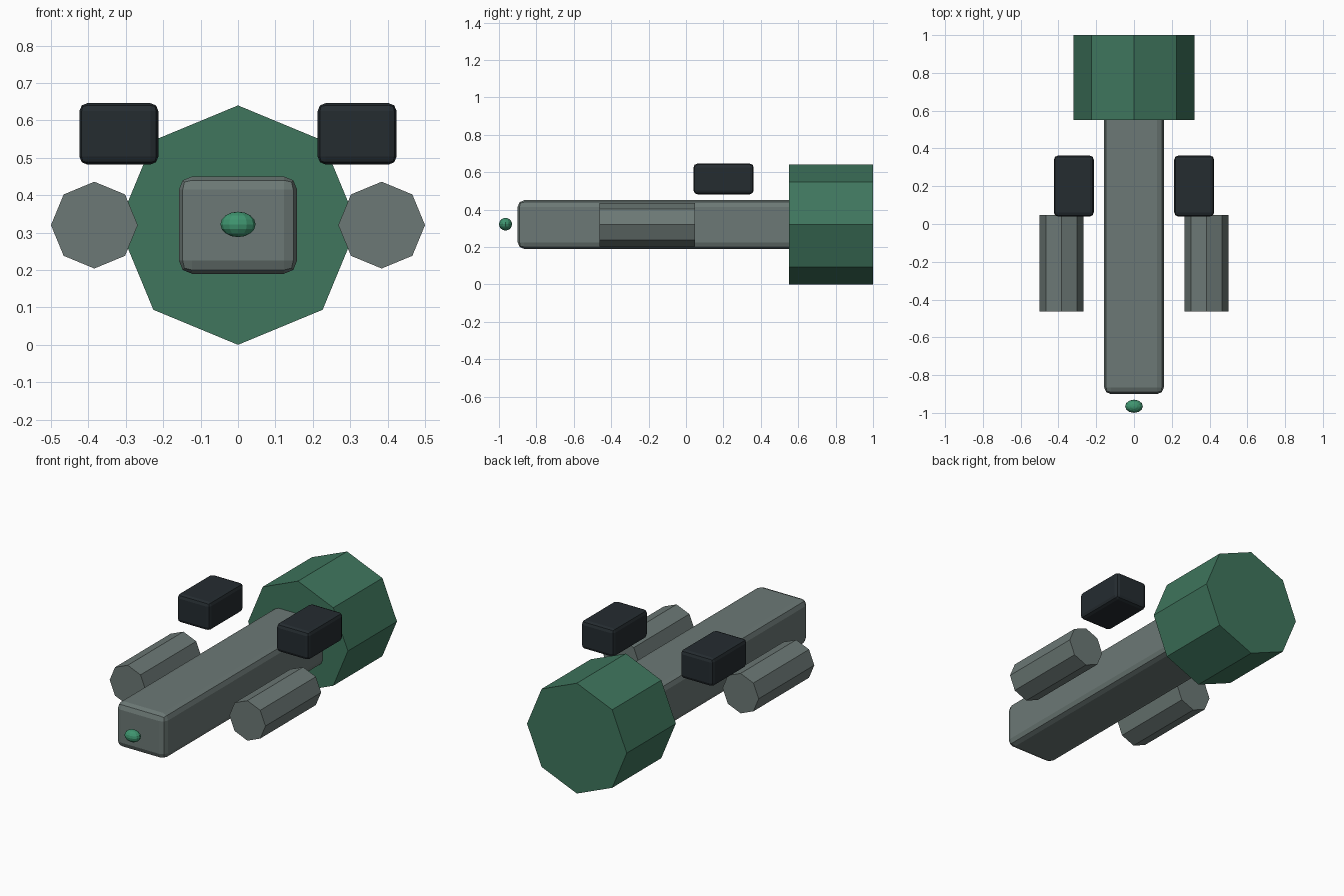
import bpy
from math import pi

if "Cube" in bpy.data.objects:
    bpy.data.objects.remove(bpy.data.objects["Cube"])


def mat(name, rgb):
    m = bpy.data.materials.new(name)
    m.diffuse_color = (*rgb, 1)
    m.use_nodes = True
    m.node_tree.nodes["Principled BSDF"].inputs["Base Color"].default_value = m.diffuse_color
    return m


GREY = mat("hull_grey", (0.15, 0.19, 0.18))
GREEN = mat("drum_green", (0.05, 0.18, 0.11))
GLOW = mat("lamp_green", (0.05, 0.30, 0.16))
DARK = mat("dark_grey", (0.018, 0.025, 0.03))


def finish(name, material):
    o = bpy.context.object
    o.name = name
    o.data.materials.append(material)
    return o


def box(name, lo, hi, bevel, material):
    """Box between two corners with rounded edges."""
    bpy.ops.mesh.primitive_cube_add(size=1, location=[(a + b) / 2 for a, b in zip(lo, hi)])
    o = finish(name, material)
    o.scale = [b - a for a, b in zip(lo, hi)]
    bpy.ops.object.transform_apply(location=False, rotation=False, scale=True)
    mod = o.modifiers.new("bevel", 'BEVEL')
    mod.width = bevel
    mod.segments = 2


def octagon(name, x, z, radius, y0, y1, material):
    """Eight-sided drum lying along y, one corner pointing up."""
    bpy.ops.mesh.primitive_cylinder_add(
        vertices=8, radius=radius, depth=y1 - y0,
        location=(x, (y0 + y1) / 2, z), rotation=(pi / 2, 0, 0))
    finish(name, material)


# Long central hull, running into the rear drum
box("hull", (-0.158, -0.9, 0.19), (0.158, 0.62, 0.45), 0.035, GREY)

# Large rear drum
octagon("rear_drum", 0, 0.32, 0.32, 0.55, 1.0, GREEN)

# Side pods and upper boxes, one pair each
for side, s in (("left", -1), ("right", 1)):
    octagon(f"{side}_pod", s * 0.384, 0.32, 0.116, -0.462, 0.048, GREY)
    xs = sorted((s * 0.213, s * 0.424))
    box(f"{side}_upper_box", (xs[0], 0.04, 0.482), (xs[1], 0.362, 0.646), 0.021, DARK)

# Small nose lamp
bpy.ops.mesh.primitive_uv_sphere_add(segments=12, ring_count=8, radius=1, location=(0, -0.965, 0.322))
lamp = finish("nose_lamp", GLOW)
lamp.scale = (0.047, 0.035, 0.034)
